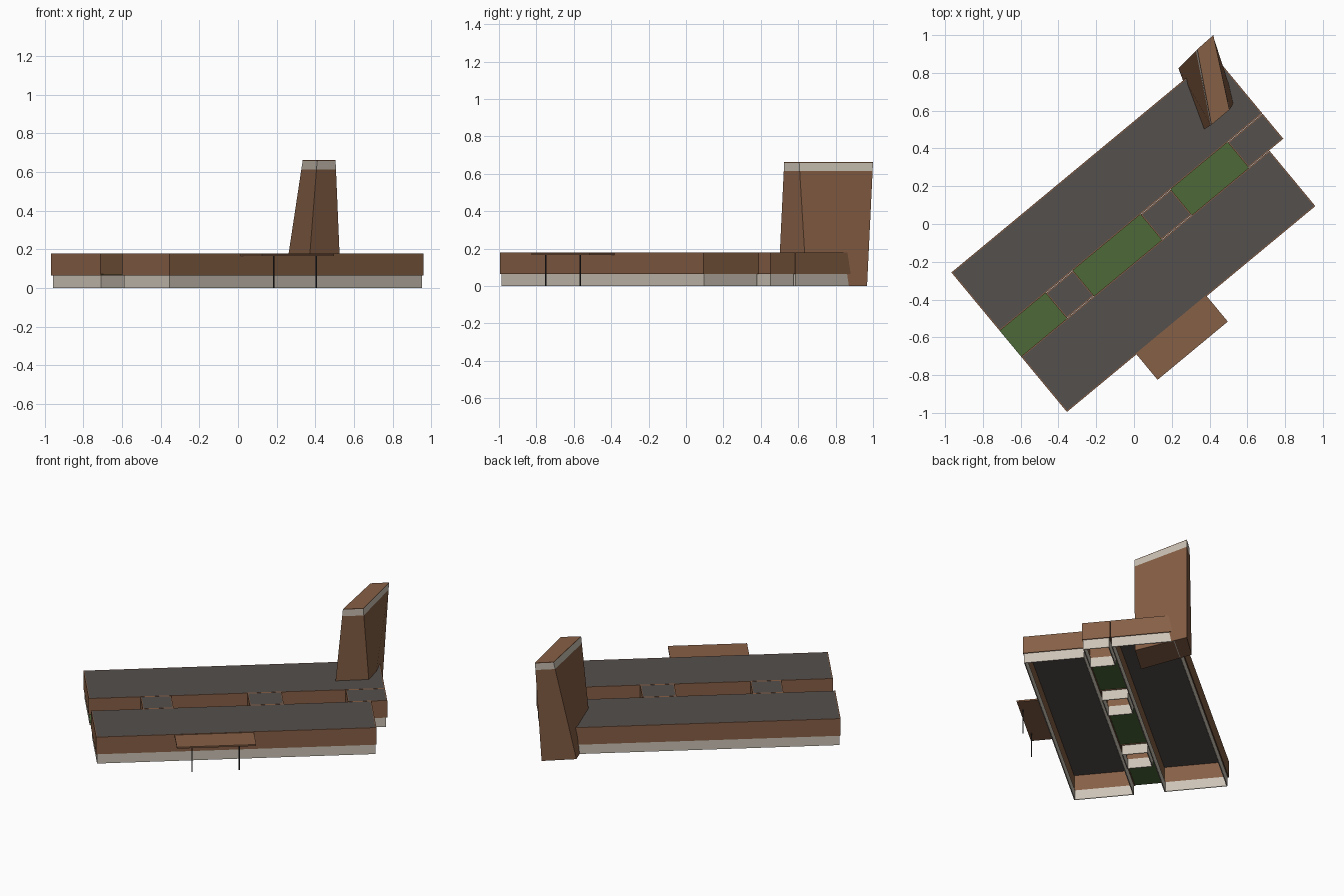
import bpy, bmesh, math
from mathutils import Matrix, Vector

if "Cube" in bpy.data.objects:
    bpy.data.objects.remove(bpy.data.objects["Cube"])

# Plan frame: u runs along the wings, v across them
U, V = Vector((0.770, 0.638, 0)), Vector((-0.638, 0.770, 0))
ORIGIN = Vector((-0.355, -0.995, 0))


def material(name, rgb):
    m = bpy.data.materials.new(name)
    m.diffuse_color = (*rgb, 1)
    m.use_nodes = True
    m.node_tree.nodes["Principled BSDF"].inputs["Base Color"].default_value = m.diffuse_color
    return m


BRICK = material("brick", (0.24, 0.115, 0.06))
PALE = material("pale_band", (0.60, 0.54, 0.46))
ROOF = material("roof_grey", (0.09, 0.08, 0.075))
GRASS = material("grass", (0.075, 0.14, 0.04))
DARK = material("dark_metal", (0.03, 0.03, 0.03))


def at(u, v, z=0):
    return ORIGIN + U * u + V * v + Vector((0, 0, z))


def finish(name, bm, mat):
    bmesh.ops.recalc_face_normals(bm, faces=bm.faces)
    me = bpy.data.meshes.new(name)
    bm.to_mesh(me)
    bm.free()
    me.materials.append(mat)
    ob = bpy.data.objects.new(name, me)
    bpy.context.collection.objects.link(ob)
    return ob


def loft(name, rings, mat, caps=True):
    """Skin stacked four-corner rings; without caps the rings close on themselves."""
    bm = bmesh.new()
    rows = [[bm.verts.new(p) for p in ring] for ring in rings]
    pairs = list(zip(rows, rows[1:]))
    if not caps:
        pairs.append((rows[-1], rows[0]))
    for a, b in pairs:
        for i in range(4):
            j = (i + 1) % 4
            bm.faces.new((a[i], a[j], b[j], b[i]))
    if caps:
        bm.faces.new(rows[0])
        bm.faces.new(rows[-1])
    return finish(name, bm, mat)


def rect(area, z, inset=0.0):
    u0, u1, v0, v1 = area
    d = inset
    return [at(u0 + d, v0 + d, z), at(u1 - d, v0 + d, z),
            at(u1 - d, v1 - d, z), at(u0 + d, v1 - d, z)]


def slab(name, area, z0, z1, mat, inset=0.0):
    return loft(name, [rect(area, z0, inset), rect(area, z1, inset)], mat)


def wall_ring(name, area, z0, z1, mat, outer, thick):
    inner = outer + thick
    return loft(name, [rect(area, z0, outer), rect(area, z1, outer),
                       rect(area, z1, inner), rect(area, z0, inner)], mat, caps=False)


# Hollow buildings: two long wings and three links between them
T = 0.006
buildings = {
    "front_wing": (0, 1.708, 0, 0.381),
    "rear_wing": (0, 1.805, 0.557, 0.959),
    "link_a": (0.315, 0.503, 0.383, 0.555),
    "link_b": (0.967, 1.175, 0.383, 0.555),
    "link_c": (1.566, 1.805, 0.383, 0.555),
}
for name, area in buildings.items():
    wall_ring(name + "_lower_wall", area, 0, 0.065, PALE, T, T)
    wall_ring(name + "_upper_wall", area, 0.065, 0.18, BRICK, 0, T)
    slab(name + "_roof", area, 0.172, 0.18, ROOF, T)

# Raised lawns in the courtyards
for i, (u0, u1) in enumerate([(0, 0.315), (0.503, 0.967), (1.175, 1.566)]):
    slab(f"lawn_{i + 1}", (u0, u1, 0.381, 0.557), 0.069, 0.073, GRASS)

# Entrance canopy on two thin posts
slab("canopy", (0.478, 0.961, -0.175, 0), 0.166, 0.176, BRICK)
for i, u in enumerate((0.572, 0.86)):
    bm = bmesh.new()
    bmesh.ops.create_cone(bm, cap_ends=True, segments=8, radius1=0.004, radius2=0.004,
                          depth=0.166, matrix=Matrix.Translation(at(u, -0.155, 0.083)))
    finish(f"canopy_post_{i + 1}", bm, DARK)

# Tapered tower with a pale band near the top
BASE = [(0.358, 0.493), (0.533, 0.645), (0.393, 0.968), (0.235, 0.825)]
TOP = [(0.41, 0.525), (0.505, 0.605), (0.42, 1.0), (0.335, 0.925)]
HEIGHT = 0.662


def tower_ring(z):
    return [Vector((*b, 0)).lerp(Vector((*t, HEIGHT)), z / HEIGHT) for b, t in zip(BASE, TOP)]


for name, z0, z1, mat in [("tower_shaft", 0, 0.614, BRICK),
                          ("tower_band", 0.614, 0.658, PALE),
                          ("tower_cap", 0.658, HEIGHT, BRICK)]:
    loft(name, [tower_ring(z0), tower_ring(z1)], mat)
